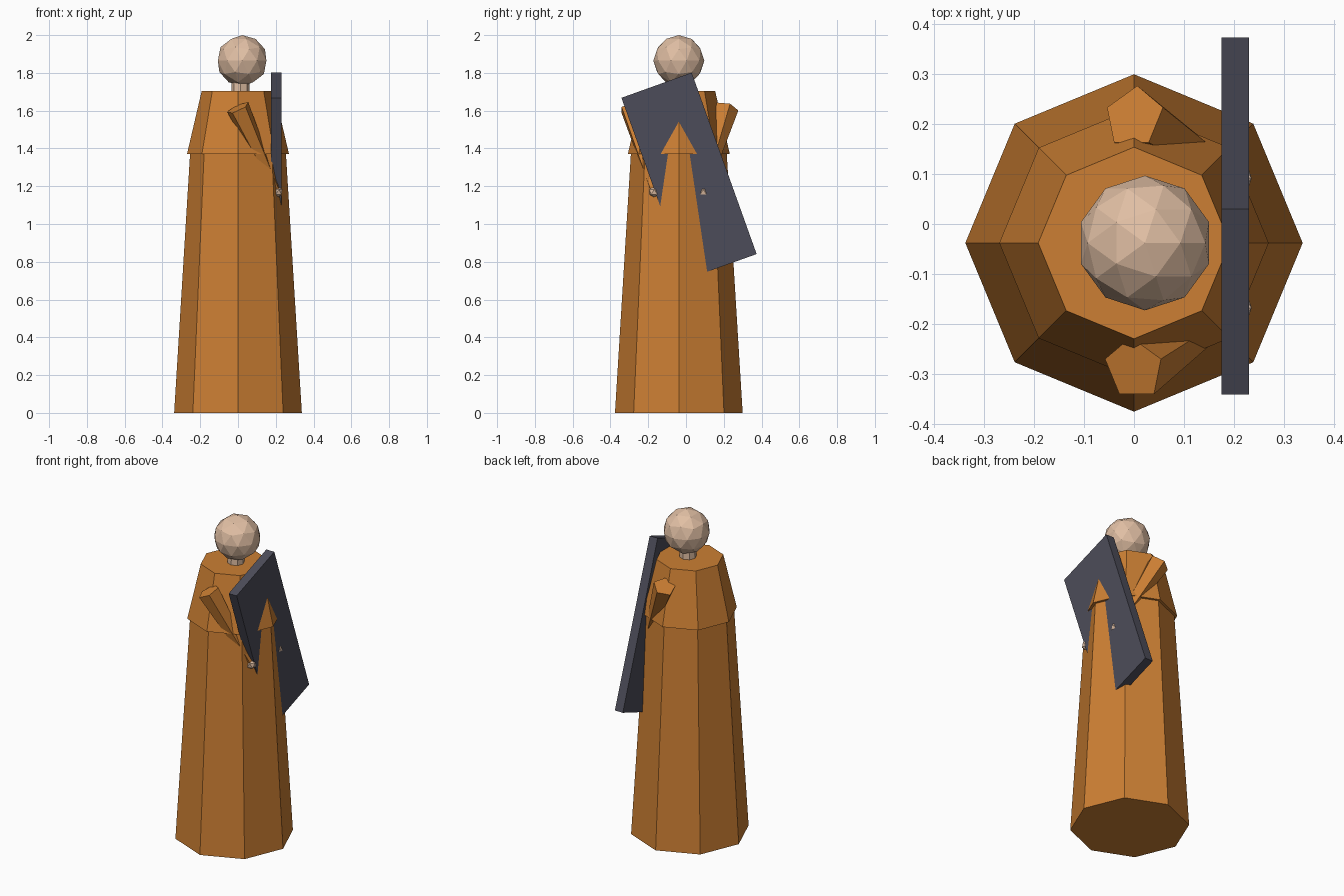
import bpy, bmesh, math
from mathutils import Vector, Matrix

cube = bpy.data.objects.get("Cube")
if cube:
    bpy.data.objects.remove(cube, do_unlink=True)

AXIS_Y = -0.038  # the figure's upright axis


def material(name, rgb):
    m = bpy.data.materials.new(name)
    m.use_nodes = True
    color = (*rgb, 1)
    m.diffuse_color = color
    m.node_tree.nodes["Principled BSDF"].inputs["Base Color"].default_value = color
    return m


orange = material("orange_cloth", (0.604, 0.212, 0.033))
skin = material("pale_skin", (0.75, 0.52, 0.37))
slate = material("slate_grey", (0.073, 0.073, 0.1))


def finish(name, bm, mat):
    bmesh.ops.recalc_face_normals(bm, faces=bm.faces)
    mesh = bpy.data.meshes.new(name)
    bm.to_mesh(mesh)
    bm.free()
    mesh.materials.append(mat)
    obj = bpy.data.objects.new(name, mesh)
    bpy.context.collection.objects.link(obj)
    return obj


def frustum(name, start, r0, end, r1, sides, mat):
    """Tapered prism between two points, with its first corner towards +y."""
    start, end = Vector(start), Vector(end)
    axis = (end - start).normalized()
    u = Vector((0, 1, 0)).cross(axis).normalized()
    v = axis.cross(u)
    bm = bmesh.new()
    rings = []
    for centre, r in ((start, r0), (end, r1)):
        angles = [math.tau * i / sides for i in range(sides)]
        rings.append([bm.verts.new(centre + r * (u * math.sin(a) + v * math.cos(a)))
                      for a in angles])
    low, high = rings
    for i in range(sides):
        j = (i + 1) % sides
        bm.faces.new((low[i], low[j], high[j], high[i]))
    bm.faces.new(low[::-1])
    bm.faces.new(high)
    return finish(name, bm, mat)


def ball(name, centre, radius, detail, mat):
    bm = bmesh.new()
    bmesh.ops.create_icosphere(bm, subdivisions=detail, radius=radius,
                               matrix=Matrix.Translation(centre))
    return finish(name, bm, mat)


# Robe and shoulder cape
frustum("robe", (0, AXIS_Y, 0), 0.338, (0, AXIS_Y, 1.4), 0.252, 8, orange)
frustum("shoulder_cape", (0, AXIS_Y, 1.37), 0.27, (0, AXIS_Y, 1.705), 0.192, 8, orange)

# Neck and head
frustum("neck", (0.012, AXIS_Y, 1.68), 0.048, (0.015, AXIS_Y, 1.78), 0.048, 8, skin)
ball("head", (0.022, AXIS_Y, 1.865), 0.135, 2, skin)

# Sleeves narrowing down to the hands
for label, side in (("front", -1), ("back", 1)):
    shoulder = (0, AXIS_Y + side * 0.252, 1.615)
    hand = (0.208, AXIS_Y + side * 0.13, 1.17)
    frustum(label + "_sleeve", hand, 0.02, shoulder, 0.065, 5, orange)
    ball(label + "_hand", hand, 0.031, 1, skin)

# Tilted slab held against the body
bm = bmesh.new()
bmesh.ops.create_cube(bm, size=1)
bmesh.ops.scale(bm, vec=(0.055, 0.395, 1.02), verts=bm.verts)
slab = finish("held_slab", bm, slate)
slab.location = (0.2025, 0.016, 1.2545)
slab.rotation_euler.x = math.radians(19.7)
